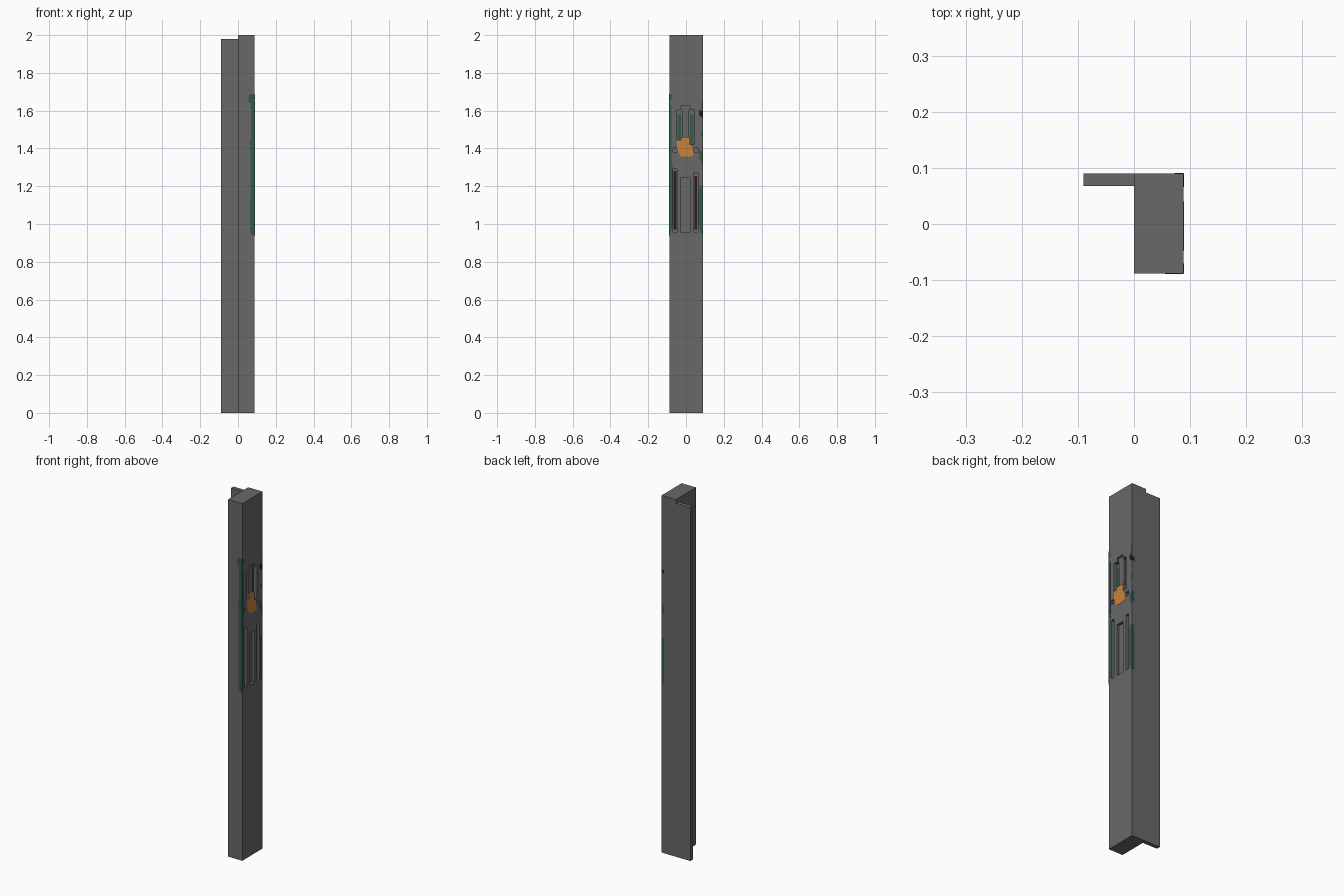
import bpy
import bmesh

cube = bpy.data.objects.get("Cube")
if cube:
    bpy.data.objects.remove(cube)

X, FRONT, BACK = 0.088, -0.088, 0.09   # outer faces of the post
SKIN = 0.001                           # thickness of painted plates


def material(name, r, g, b):
    mat = bpy.data.materials.new(name)
    mat.use_nodes = True
    mat.diffuse_color = (r, g, b, 1)
    mat.node_tree.nodes["Principled BSDF"].inputs["Base Color"].default_value = (r, g, b, 1)
    return mat


GREY = material("grey", 0.14, 0.14, 0.14)
GREEN = material("dark_green", 0.035, 0.1, 0.07)
ORANGE = material("orange", 0.6, 0.22, 0.045)
DARK = material("dark_brown", 0.02, 0.012, 0.012)


def prism(name, outline, axis, start, end, mat):
    """Extrude a (horizontal, z) outline along the x or y axis."""
    bm = bmesh.new()
    place = (lambda h, z: (start, h, z)) if axis == "x" else (lambda h, z: (h, start, z))
    face = bm.faces.new([bm.verts.new(place(h, z)) for h, z in outline])
    grown = bmesh.ops.extrude_face_region(bm, geom=[face])["geom"]
    shift = (end - start, 0, 0) if axis == "x" else (0, end - start, 0)
    bmesh.ops.translate(bm, vec=shift, verts=[v for v in grown if isinstance(v, bmesh.types.BMVert)])
    bmesh.ops.recalc_face_normals(bm, faces=bm.faces)
    mesh = bpy.data.meshes.new(name)
    bm.to_mesh(mesh)
    bm.free()
    mesh.materials.append(mat)
    obj = bpy.data.objects.new(name, mesh)
    bpy.context.scene.collection.objects.link(obj)
    return obj


def rect(h0, h1, z0, z1):
    return [(h0, z0), (h1, z0), (h1, z1), (h0, z1)]


# Post and rear flange
post = prism("post", rect(FRONT, BACK, 0, 2), "x", 0, X, GREY)
prism("rear_flange", rect(0.068, BACK, 0, 1.98), "x", -0.09, 0, GREY)

# Recesses in the side face: name, y range, z range, depth
recesses = [
    ("upper_front_slot", -0.048, -0.022, 1.445, 1.605, 0.02),
    ("upper_middle_slot", -0.026, 0.021, 1.46, 1.625, 0.01),
    ("upper_back_slot", 0.017, 0.042, 1.42, 1.605, 0.02),
    ("front_notch", -0.069, -0.048, 1.38, 1.402, 0.012),
    ("back_notch", 0.042, 0.064, 1.38, 1.402, 0.012),
    ("lower_front_slot", -0.069, -0.047, 0.958, 1.29, 0.02),
    ("lower_middle_slot", -0.026, 0.021, 0.958, 1.247, 0.015),
    ("lower_back_slot", 0.042, 0.064, 0.958, 1.272, 0.02),
]
bpy.context.view_layer.objects.active = post
for name, y0, y1, z0, z1, depth in recesses:
    cutter = prism(name + "_cutter", rect(y0, y1, z0, z1), "x", X - depth, X + 0.02, GREY)
    cutter.hide_render = True
    mod = post.modifiers.new(name, "BOOLEAN")
    mod.operation = "DIFFERENCE"
    mod.solver = "EXACT"
    mod.object = cutter
    bpy.ops.object.modifier_apply(modifier=name)
    bpy.data.objects.remove(cutter)

# Coloured slot floors
floor = X - 0.02
for name, y0, y1, z0, z1, mat in [
    ("upper_front_floor", -0.046, -0.027, 1.446, 1.58, GREEN),
    ("upper_back_floor", 0.022, 0.04, 1.421, 1.58, GREEN),
    ("lower_front_floor", -0.066, -0.05, 0.97, 1.28, DARK),
    ("lower_back_floor", 0.046, 0.059, 0.97, 1.255, DARK),
]:
    prism(name, rect(y0, y1, z0, z1), "x", floor, floor + SKIN, mat)

# Orange patch and the ledges above it
prism("orange_patch", [(-0.048, 1.445), (-0.026, 1.445), (-0.026, 1.46), (0.021, 1.46),
                       (0.021, 1.42), (0.03, 1.415), (0.04, 1.385), (0.034, 1.357),
                       (-0.03, 1.357), (-0.034, 1.372), (-0.048, 1.39)],
      "x", X, X + SKIN, ORANGE)
prism("front_ledge", rect(-0.048, -0.026, 1.445, 1.446), "x", floor, X, ORANGE)
prism("middle_ledge", rect(-0.026, 0.021, 1.46, 1.461), "x", X - 0.01, X, ORANGE)

# Green and dark stains along the side face edges
stains = {
    "front_edge_stain": ([(FRONT, 0.94), (-0.08, 0.955), (-0.07, 1.0), (-0.07, 1.3), (-0.076, 1.33),
                          (-0.076, 1.62), (FRONT, 1.65)], GREEN),
    "front_edge_top_stain": (rect(FRONT, -0.073, 1.655, 1.685), GREEN),
    "back_edge_low_stain": ([(BACK, 0.94), (BACK, 1.2), (0.072, 1.2), (0.066, 1.15),
                             (0.066, 1.0), (0.078, 0.955)], GREEN),
    "back_edge_middle_stain": ([(BACK, 1.31), (BACK, 1.39), (0.068, 1.385), (0.073, 1.34)], GREEN),
    "back_edge_high_stain": ([(BACK, 1.46), (BACK, 1.49), (0.074, 1.475)], GREEN),
    "back_edge_top_stain": (rect(0.083, BACK, 1.61, 1.65), GREEN),
    "back_edge_dark_stain": ([(BACK, 1.56), (BACK, 1.6), (0.07, 1.6), (0.07, 1.575)], DARK),
}
for name, (outline, mat) in stains.items():
    prism(name, outline, "x", X, X + SKIN, mat)

# Stain wrapped onto the front face
prism("front_face_stain", [(X, 0.937), (X, 1.69), (0.058, 1.685), (0.055, 1.645), (0.068, 1.64),
                           (0.068, 1.46), (0.062, 1.43), (0.066, 1.38), (0.064, 0.95)],
      "y", FRONT, FRONT - SKIN, GREEN)

# Stains wrapped onto the back face
for name, z0, z1, mat in [("back_face_low_stain", 0.95, 1.2, GREEN),
                          ("back_face_middle_stain", 1.34, 1.39, GREEN),
                          ("back_face_dark_stain", 1.567, 1.585, DARK)]:
    prism(name, rect(0.072, X, z0, z1), "y", BACK, BACK + SKIN, mat)
